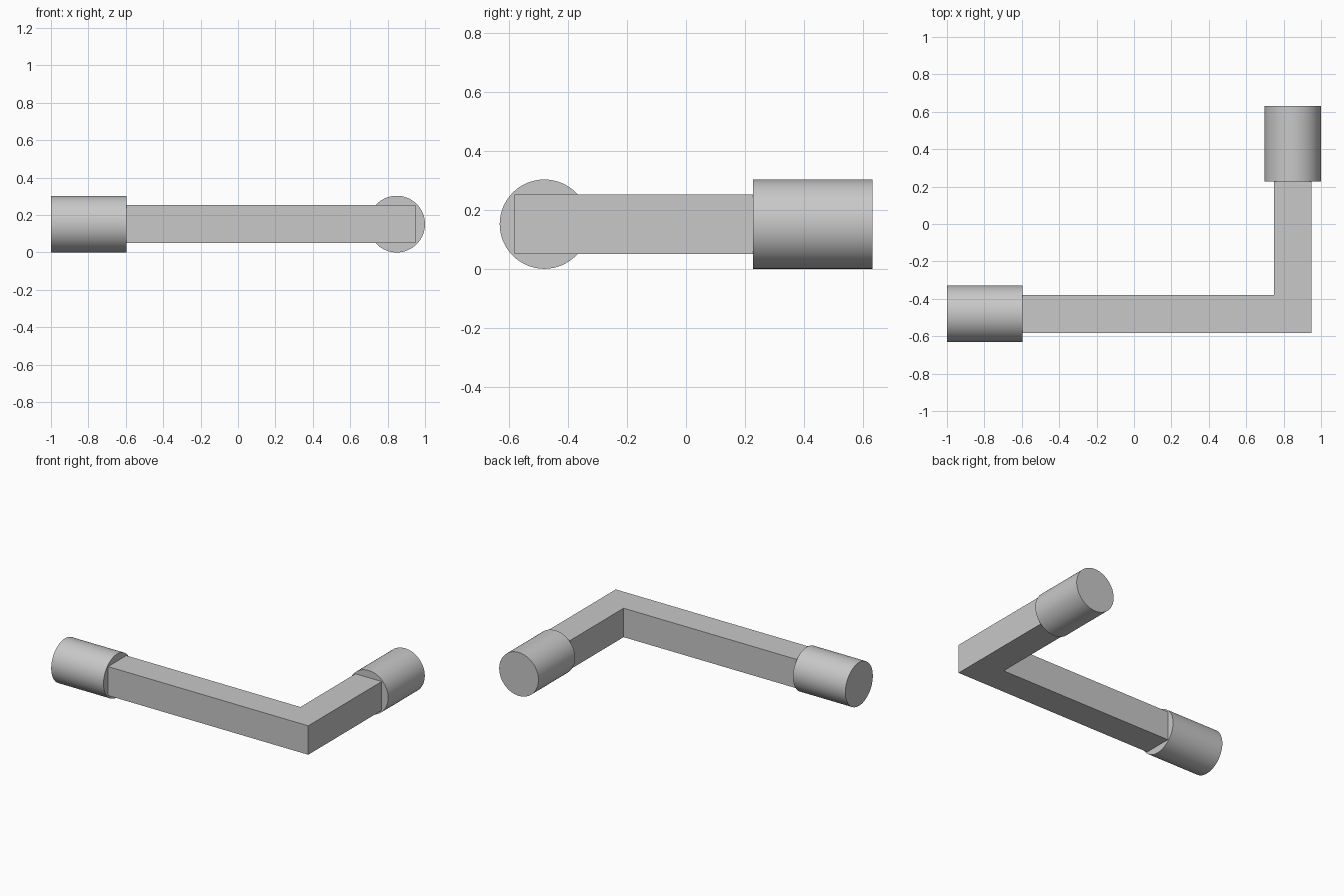
import bpy, bmesh, math
from mathutils import Matrix, Vector

cube = bpy.data.objects.get("Cube")
if cube:
    bpy.data.objects.remove(cube, do_unlink=True)

RADIUS = 0.1515      # grip radius
HALF = 0.101         # half thickness of the square bar
GRIP = 0.404         # grip length
BAR_X, BAR_Y = 0.8485, -0.4805   # centre of the corner
GRIP_X, GRIP_Y = -0.596, 0.228   # where the bar meets each grip

grey = bpy.data.materials.new("plain grey")
grey.use_nodes = True
grey.diffuse_color = (0.58, 0.58, 0.58, 1)
grey.node_tree.nodes["Principled BSDF"].inputs["Base Color"].default_value = grey.diffuse_color


def add_object(name, bm):
    bmesh.ops.recalc_face_normals(bm, faces=bm.faces)
    mesh = bpy.data.meshes.new(name)
    bm.to_mesh(mesh)
    bm.free()
    mesh.materials.append(grey)
    obj = bpy.data.objects.new(name, mesh)
    bpy.context.collection.objects.link(obj)
    return obj


def add_grip(name, centre, axis):
    bm = bmesh.new()
    turn = Vector(axis).to_track_quat('Z', 'Y').to_matrix().to_4x4()
    bmesh.ops.create_cone(bm, cap_ends=True, segments=64, radius1=RADIUS,
                          radius2=RADIUS, depth=GRIP,
                          matrix=Matrix.Translation(centre) @ turn)
    obj = add_object(name, bm)
    bpy.ops.object.select_all(action='DESELECT')
    obj.select_set(True)
    bpy.context.view_layer.objects.active = obj
    bpy.ops.object.shade_smooth_by_angle(angle=math.radians(30))


# L-shaped square bar, extruded upward from its plan outline
outline = [(GRIP_X, BAR_Y - HALF), (BAR_X + HALF, BAR_Y - HALF),
           (BAR_X + HALF, GRIP_Y), (BAR_X - HALF, GRIP_Y),
           (BAR_X - HALF, BAR_Y + HALF), (GRIP_X, BAR_Y + HALF)]
bm = bmesh.new()
base = bm.faces.new([bm.verts.new((x, y, RADIUS - HALF)) for x, y in outline])
top = bmesh.ops.extrude_face_region(bm, geom=[base], use_keep_orig=True)
bmesh.ops.translate(bm, vec=(0, 0, 2 * HALF),
                    verts=[v for v in top["geom"] if isinstance(v, bmesh.types.BMVert)])
add_object("crank_bar", bm)

# Round grips at both ends
add_grip("right_grip", (GRIP_X - GRIP / 2, BAR_Y, RADIUS), (1, 0, 0))
add_grip("rear_grip", (BAR_X, GRIP_Y + GRIP / 2, RADIUS), (0, 1, 0))
